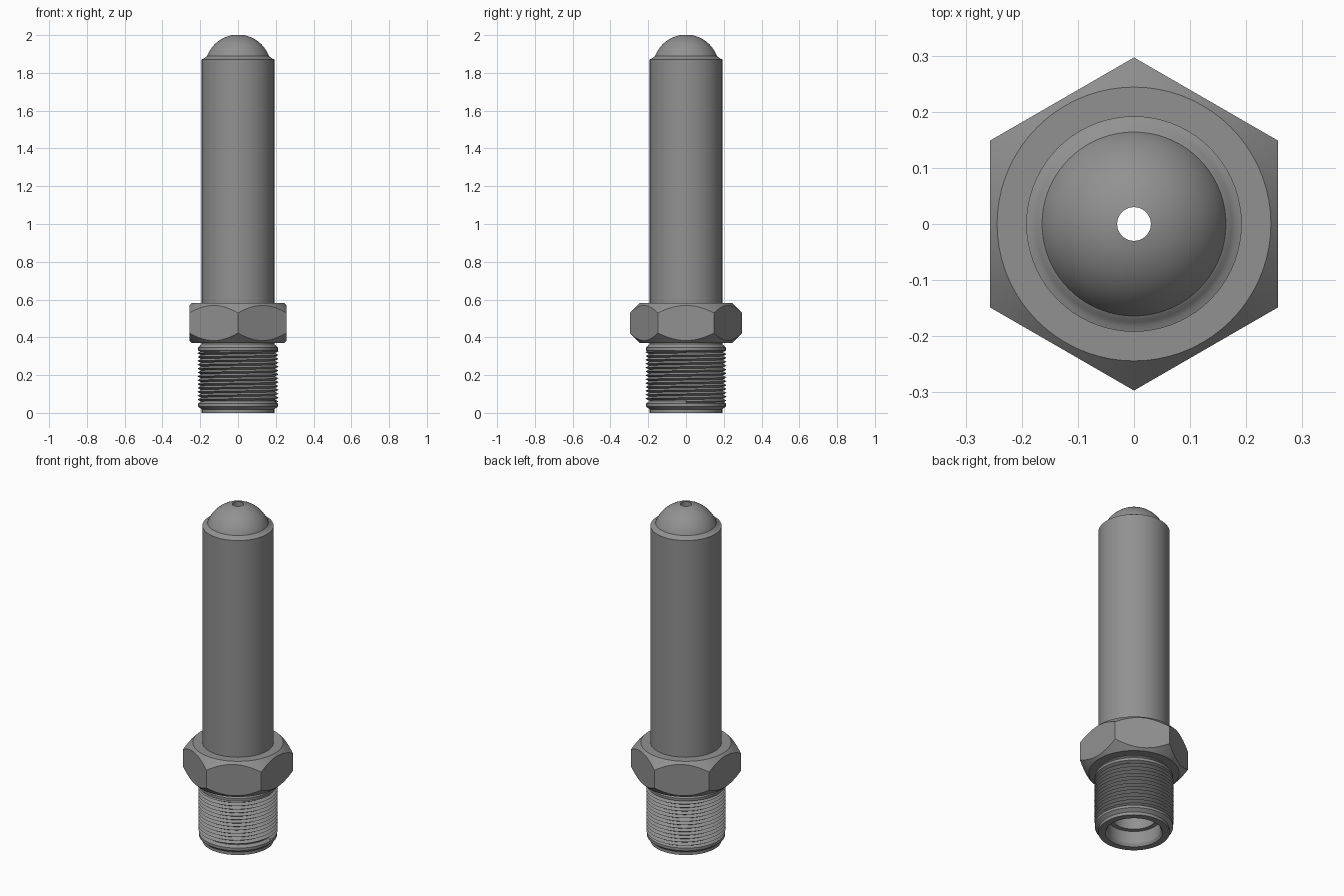
import bpy, bmesh
from math import cos, sin, pi, radians, tau, sqrt

if "Cube" in bpy.data.objects:
    bpy.data.objects.remove(bpy.data.objects["Cube"])

SEG = 72

# Dark grey metal shared by every part
metal = bpy.data.materials.new("dark_metal")
metal.diffuse_color = (0.285, 0.285, 0.285, 1)
metal.use_nodes = True
metal.node_tree.nodes["Principled BSDF"].inputs["Base Color"].default_value = metal.diffuse_color


def make_object(name, verts, faces):
    bm = bmesh.new()
    vs = [bm.verts.new(v) for v in verts]
    for f in faces:
        bm.faces.new([vs[i] for i in f])
    bmesh.ops.recalc_face_normals(bm, faces=bm.faces)
    me = bpy.data.meshes.new(name)
    bm.to_mesh(me)
    bm.free()
    me.materials.append(metal)
    me.shade_smooth()
    me.set_sharp_from_angle(angle=radians(28))
    ob = bpy.data.objects.new(name, me)
    bpy.context.collection.objects.link(ob)
    return ob


def lathe(name, rings):
    """Close a loop of rings; each ring is a function angle -> (radius, z)."""
    n = len(rings)
    verts = []
    for ring in rings:
        for s in range(SEG):
            a = tau * s / SEG
            r, z = ring(a)
            verts.append((r * cos(a), r * sin(a), z))
    faces = []
    for k in range(n):
        k2 = (k + 1) % n
        for s in range(SEG):
            s2 = (s + 1) % SEG
            faces.append((k * SEG + s, k * SEG + s2, k2 * SEG + s2, k2 * SEG + s))
    return make_object(name, verts, faces)


def circle(r, z):
    return lambda a: (r, z)


def dome(radius, top, r_from, r_to, steps):
    """Evenly spaced points along a spherical cap between two ring radii."""
    lo, hi = min(r_from, r_to), max(r_from, r_to)
    pts = []
    for i in range(steps + 1):
        r = lo + (hi - lo) * sin(i / steps * pi / 2)
        pts.append((r, top - radius + sqrt(max(0, radius ** 2 - r ** 2))))
    return pts if r_from < r_to else pts[::-1]


# Hollow body: threaded end, neck, tube, filleted dome with orifice, stepped bore
HOLE = 0.03
outer = [(0.192, 0), (0.192, 0.018), (0.211, 0.034), (0.211, 0.05), (0.194, 0.062),
         (0.194, 0.322), (0.211, 0.330), (0.211, 0.345), (0.192, 0.364),
         (0.192, 1.872), (0.183, 1.875), (0.175, 1.880), (0.169, 1.886)]
outer += dome(0.175, 2.0026, 0.164, HOLE, 14)
inner = dome(0.12, 1.955, HOLE, 0.12, 10)
inner += [(0.12, 0.09), (0.145, 0.09), (0.145, 0.015), (0.155, 0)]
lathe("nozzle_body", [circle(r, z) for r, z in outer + inner])

# Hexagonal collar with 45 degree chamfered corners
FLAT, RIM, Z0, Z1 = 0.257, 0.244, 0.37, 0.582


def hex_radius(a):
    return FLAT / cos((a + pi / 6) % (pi / 3) - pi / 6)


def hex_ring(z, sign):
    return lambda a: (hex_radius(a), z + sign * (hex_radius(a) - RIM))


lathe("hex_collar", [circle(0.185, Z0), circle(RIM, Z0), hex_ring(Z0, 1),
                     hex_ring(Z1, -1), circle(RIM, Z1), circle(0.185, Z1)])

# Helical thread: a root edge and a crest edge wound upwards
PITCH, TURNS, START = 0.0205, 13, 0.05
verts, faces = [], []
for i in range(SEG * (TURNS + 1) + 1):
    a = tau * i / SEG
    z = START + PITCH * i / SEG
    for r, dz in ((0.196, 0), (0.2145, PITCH / 2)):
        verts.append((r * cos(a), r * sin(a), z + dz))
for i in range(SEG * TURNS):
    j = i + SEG
    faces.append((2 * i, 2 * i + 2, 2 * i + 3, 2 * i + 1))
    faces.append((2 * i + 1, 2 * i + 3, 2 * j + 2, 2 * j))
# Drop the unused crest points of the last turn
used = sorted({v for f in faces for v in f})
remap = {v: k for k, v in enumerate(used)}
make_object("screw_thread", [verts[v] for v in used],
            [tuple(remap[v] for v in f) for f in faces])
